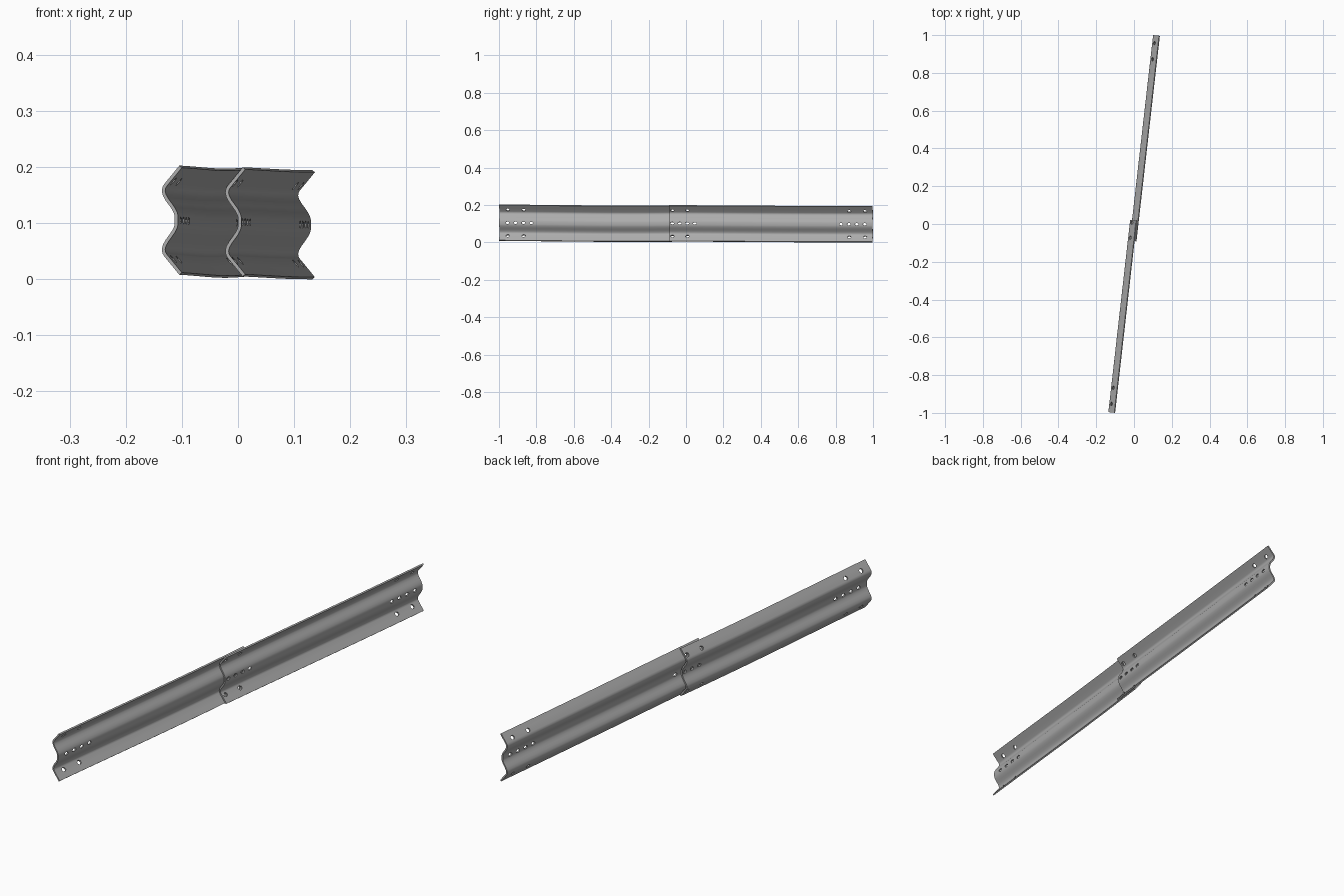
import bpy, bmesh, math
from mathutils import Vector

if "Cube" in bpy.data.objects:
    bpy.data.objects.remove(bpy.data.objects["Cube"])

steel = bpy.data.materials.new("galvanised_grey")
steel.use_nodes = True
GREY = (0.41, 0.41, 0.41, 1)
steel.diffuse_color = GREY
bsdf = steel.node_tree.nodes["Principled BSDF"]
bsdf.inputs["Base Color"].default_value = GREY
bsdf.inputs["Roughness"].default_value = 0.6

THICKNESS = 0.006
SLOT = 0.012  # half length of the cell around each slot

# Upper half of the W profile: height from the middle, depth; mirrored below
HALF = [(0.008, -0.007), (0.014, -0.0085), (0.022, -0.0125), (0.030, -0.018), (0.038, -0.024),
        (0.046, -0.0285), (0.052, -0.030), (0.057, -0.0292), (0.061, -0.0268),
        (0.077, -0.0135), (0.0935, 0.0)]
PROFILE = [(-v, u) for v, u in reversed(HALF)] + HALF
MID = len(HALF) - 1                       # cell index of the centre slots
OUTER = (1, len(PROFILE) - 3)             # cell indices of the outer slots


def add_slot(bm, c):
    """Fill a grid cell with a frame around an eight-sided slot."""
    a, b, d, e = [v.co for v in c]

    def at(s, t):
        return bm.verts.new(a.lerp(b, s).lerp(e.lerp(d, s), t))
    ring = [at(*p) for p in ((.12, .35), (.35, .12), (.65, .12), (.88, .35),
                             (.88, .65), (.65, .88), (.35, .88), (.12, .65))]
    for i in range(4):
        j = (i + 1) % 4
        bm.faces.new((c[i], ring[2 * i + 1], ring[2 * i]))
        bm.faces.new((c[i], c[j], ring[2 * j], ring[2 * i + 1]))


def make_rail(name, start, end, centre_y, outer_y, dip):
    """Sweep the profile from start to end, leaving slots at the given y."""
    start, end = Vector(start), Vector(end)
    along = end - start
    normal = along.cross(Vector((0, 0, 1))).normalized()
    span = along.y
    slots = [(y - start.y) / span for y in centre_y]
    outer = [(y - start.y) / span for y in outer_y]
    h = SLOT / span
    # Even stations, with extra ones bounding every slot
    stations = [i / 24 for i in range(25)
                if all(abs(i / 24 - s) > h * 1.3 for s in slots) or i in (0, 24)]
    stations = sorted(stations + [s + k * h for s in slots for k in (-1, 1)])

    bm = bmesh.new()
    grid = []
    for t in stations:
        sag = -dip * math.sin(math.pi * t ** 1.5)
        base = start + along * t + Vector((0, 0, sag))
        grid.append([bm.verts.new(base + normal * u + Vector((0, 0, v)))
                     for v, u in PROFILE])
    for i in range(len(stations) - 1):
        mid = (stations[i] + stations[i + 1]) / 2
        is_mid = any(abs(mid - s) < h * 0.1 for s in slots)
        is_outer = any(abs(mid - s) < h * 0.1 for s in outer)
        for j in range(len(PROFILE) - 1):
            cell = (grid[i][j], grid[i + 1][j], grid[i + 1][j + 1], grid[i][j + 1])
            if (j == MID and is_mid) or (j in OUTER and is_outer):
                add_slot(bm, cell)
            else:
                bm.faces.new(cell)
    mesh = bpy.data.meshes.new(name)
    bm.to_mesh(mesh)
    bm.free()
    mesh.materials.append(steel)
    rail = bpy.data.objects.new(name, mesh)
    bpy.context.collection.objects.link(rail)

    # Sheet thickness, then smooth bends with crisp rims
    solid = rail.modifiers.new("sheet_thickness", 'SOLIDIFY')
    solid.thickness = THICKNESS
    solid.offset = -1
    bpy.ops.object.select_all(action='DESELECT')
    rail.select_set(True)
    bpy.context.view_layer.objects.active = rail
    bpy.ops.object.modifier_apply(modifier=solid.name)
    bpy.ops.object.shade_smooth_by_angle(angle=math.radians(35))
    return rail


# Two overlapping rails; the rear one laps over the +x side of the front one
joint = [-0.075, -0.035, 0.005]
make_rail("front_rail", (-0.100, -1.0, 0.1045), (0.0155, 0.018, 0.101),
          [-0.955, -0.912, -0.87, -0.828] + joint,
          [-0.955, -0.87, -0.075, 0.005], 0.003)
make_rail("rear_rail", (0.013, -0.092, 0.1015), (0.137, 0.996, 0.0965),
          joint + [0.045, 0.828, 0.87, 0.912, 0.955],
          [-0.075, 0.005, 0.87, 0.955], 0.001)

# Rest the lowest edge on the ground
rails = [bpy.data.objects["front_rail"], bpy.data.objects["rear_rail"]]
low = min(v.co.z for r in rails for v in r.data.vertices)
for r in rails:
    for v in r.data.vertices:
        v.co.z -= low
